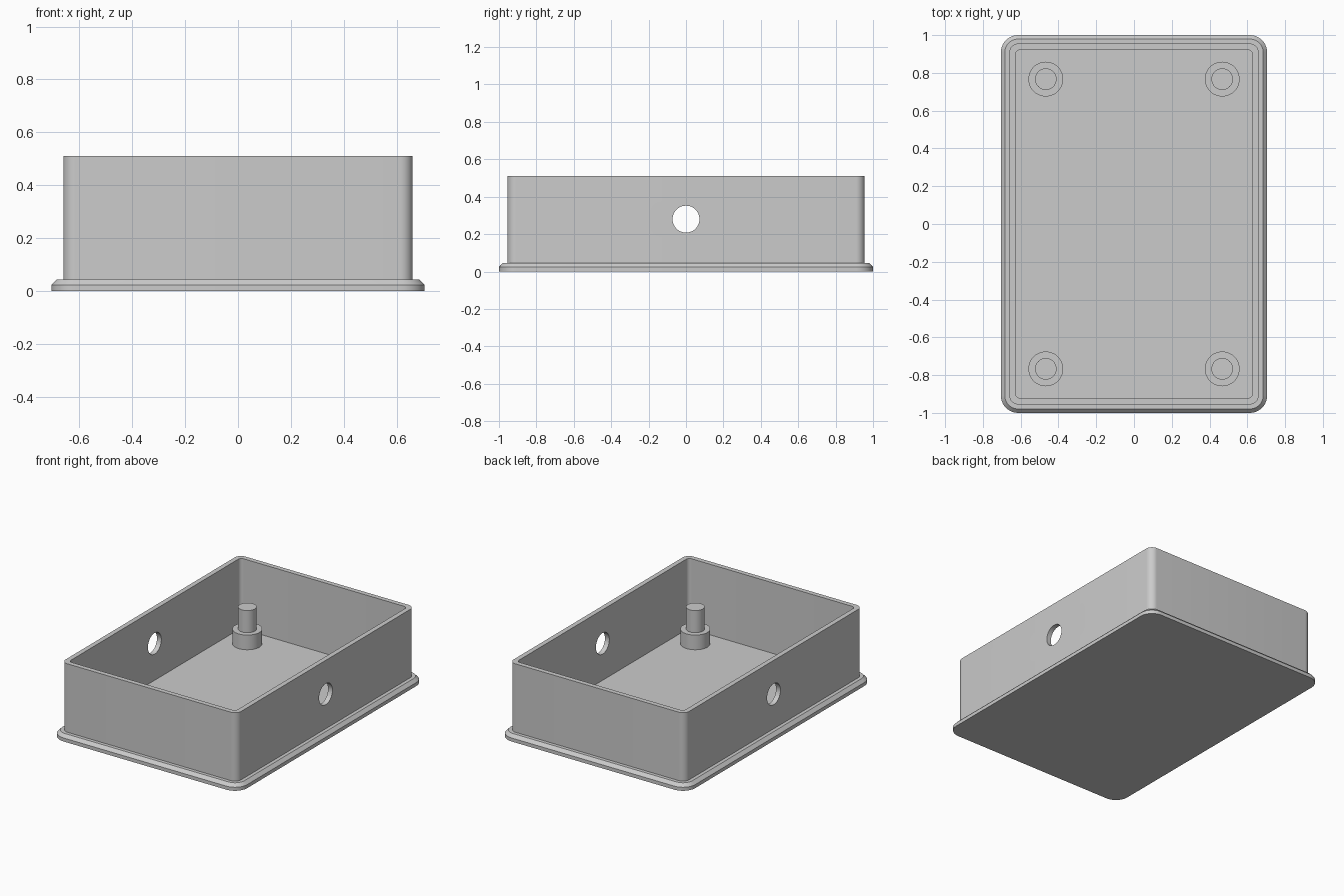
import bpy, bmesh, math

cube = bpy.data.objects.get("Cube")
if cube:
    bpy.data.objects.remove(cube, do_unlink=True)

grey = bpy.data.materials.new("plain grey")
grey.use_nodes = True
grey.diffuse_color = (0.6, 0.6, 0.6, 1)
grey.node_tree.nodes["Principled BSDF"].inputs["Base Color"].default_value = (0.6, 0.6, 0.6, 1)

FLOOR = 0.03


def activate(obj):
    bpy.ops.object.select_all(action='DESELECT')
    obj.select_set(True)
    bpy.context.view_layer.objects.active = obj


def smooth(obj):
    activate(obj)
    bpy.ops.object.shade_smooth_by_angle(angle=math.radians(30))


def rounded_loop(bm, hx, hy, r, z, steps=10):
    """Ring of vertices around a rounded rectangle."""
    verts = []
    for corner, (sx, sy) in enumerate([(1, 1), (-1, 1), (-1, -1), (1, -1)]):
        for i in range(steps + 1):
            a = math.pi / 2 * (corner + i / steps)
            verts.append(bm.verts.new((sx * (hx - r) + r * math.cos(a),
                                       sy * (hy - r) + r * math.sin(a), z)))
    return verts


def cylinder(name, radius, depth, location, rotation=(0, 0, 0)):
    bpy.ops.mesh.primitive_cylinder_add(vertices=48, radius=radius, depth=depth,
                                        location=location, rotation=rotation)
    obj = bpy.context.object
    obj.name = name
    obj.data.materials.append(grey)
    return obj


# Open tray: outer rim, chamfer, ledge, wall, wall top, inside wall, floor
HX, HY = 0.705, 1.0
sections = [  # inset, corner radius, height
    (0, 0.092, 0), (0, 0.092, 0.024), (0.021, 0.07, 0.045),
    (0.045, 0.047, 0.045), (0.045, 0.047, 0.51),
    (0.078, 0.025, 0.51), (0.078, 0.025, FLOOR)]
bm = bmesh.new()
rings = [rounded_loop(bm, HX - d, HY - d, r, z) for d, r, z in sections]
for low, high in zip(rings, rings[1:]):
    for i in range(len(low)):
        j = (i + 1) % len(low)
        bm.faces.new((low[i], low[j], high[j], high[i]))
bm.faces.new(rings[0][::-1])
bm.faces.new(rings[-1])
bmesh.ops.recalc_face_normals(bm, faces=bm.faces)
mesh = bpy.data.meshes.new("tray")
bm.to_mesh(mesh)
bm.free()
tray = bpy.data.objects.new("tray", mesh)
bpy.context.collection.objects.link(tray)
mesh.materials.append(grey)

# Round cable hole through both long walls
cutter = cylinder("hole_cutter", 0.072, 2, (0, 0, 0.28), (0, math.pi / 2, 0))
cutter.hide_render = True
cut = tray.modifiers.new("cable_holes", 'BOOLEAN')
cut.operation = 'DIFFERENCE'
cut.solver = 'EXACT'
cut.object = cutter
activate(tray)
bpy.ops.object.modifier_apply(modifier=cut.name)
bpy.data.objects.remove(cutter, do_unlink=True)
smooth(tray)

# Four stepped mounting posts on the floor
POST, PIN = 0.1, 0.15
for sx, side in ((1, "left"), (-1, "right")):
    for sy, end in ((-1, "front"), (1, "back")):
        x, y = 0.467 * sx, 0.767 * sy
        smooth(cylinder(f"{end}_{side}_post", 0.092, POST, (x, y, FLOOR + POST / 2)))
        smooth(cylinder(f"{end}_{side}_pin", 0.057, PIN, (x, y, FLOOR + POST + PIN / 2)))
